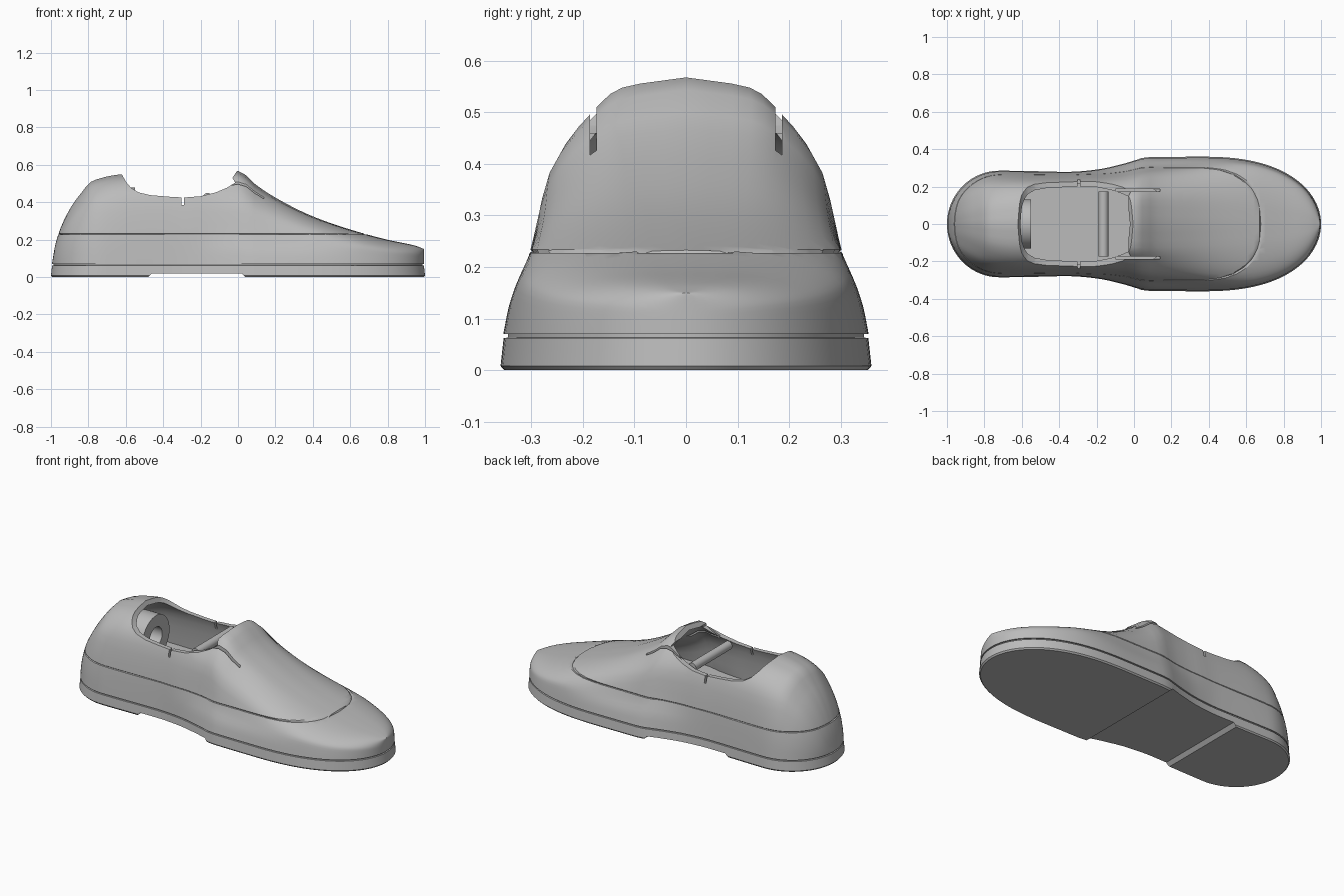
import bpy, bmesh, math
from mathutils import Vector

cube = bpy.data.objects.get("Cube")
if cube:
    bpy.data.objects.remove(cube)

grey = bpy.data.materials.new("plain_grey")
grey.use_nodes = True
grey.diffuse_color = (0.5, 0.5, 0.5, 1)
grey.node_tree.nodes["Principled BSDF"].inputs["Base Color"].default_value = (0.5, 0.5, 0.5, 1)


def curve(points, x):
    """Monotone smooth curve through (x, value) points."""
    n = len(points)
    if x <= points[0][0]:
        return points[0][1]
    if x >= points[-1][0]:
        return points[-1][1]
    d = [(b[1] - a[1]) / (b[0] - a[0]) for a, b in zip(points, points[1:])]
    m = [d[0]] + [2 * a * b / (a + b) if a * b > 0 else 0 for a, b in zip(d, d[1:])] + [d[-1]]
    i = next(k for k in range(n - 1) if x <= points[k + 1][0])
    w = points[i + 1][0] - points[i][0]
    t = (x - points[i][0]) / w
    return ((1 + 2 * t) * (1 - t) ** 2 * points[i][1] + t * (1 - t) ** 2 * w * m[i]
            + t * t * (3 - 2 * t) * points[i + 1][1] - t * t * (1 - t) * w * m[i + 1])


# Plan half-width, ridge height, and cross-sections (fraction of width, fraction of height)
WIDTH = [(-1, .285), (-.72, .285), (-.35, .28), (-.2, .292), (-.05, .325), (.08, .358), (.35, .36)]
RIDGE = [(-1, .07), (-.98, .18), (-.95, .27), (-.9, .37), (-.85, .44), (-.78, .515), (-.62, .55),
         (-.3, .568), (0, .568), (.1, .49), (.2, .425), (.4, .325), (.6, .255), (.8, .2), (.95, .168), (1, .15)]
HEEL = [(1, 0), (.97, .2), (.9, .45), (.72, .75), (.5, .88), (.25, .97), (0, 1)]
REAR = [(1, 0), (.98, .14), (.95, .32), (.84, .68), (.7, .84), (.4, .96), (0, 1)]
MID = [(1, 0), (.96, .14), (.87, .32), (.76, .66), (.55, .86), (.37, .96), (0, 1)]
TOE = [(1, 0), (.98, .27), (.95, .54), (.85, .73), (.6, .91), (.3, .985), (0, 1)]
SECTIONS = [(-.9, HEEL), (-.6, REAR), (-.3, REAR), (0, MID), (.65, TOE)]
STEPS = 72
STATIONS = [-math.cos(math.pi * i / STEPS) for i in range(STEPS + 1)]


def half_width(x):
    w = curve(WIDTH, x)
    if x < -.72:
        w *= math.sqrt(max(0, 1 - ((-.72 - x) / .28) ** 2))
    if x > .35:
        w *= math.sqrt(max(0, 1 - ((x - .35) / .65) ** 2.5))
    return w


def section(x):
    """Right-to-left arch across the shoe at station x."""
    table = [[curve([(sx, s[k][c]) for sx, s in SECTIONS], x) for c in (0, 1)] for k in range(7)]
    w, h, half = half_width(x), curve(RIDGE, x) - .07, []
    for j in range(19):
        t = j / 3
        u, v = (curve([(k, table[k][c]) for k in range(7)], t) for c in (0, 1))
        half.append((u * w, .07 + v * h))
    return [(-y, z) for y, z in half] + half[-2::-1]


def loft(bm, rings):
    """Skin closed rings of equal size and cap both ends."""
    rows = [[bm.verts.new(p) for p in ring] for ring in rings]
    for a, b in zip(rows, rows[1:]):
        for i in range(len(a)):
            j = (i + 1) % len(a)
            bm.faces.new((a[i], a[j], b[j], b[i]))
    return rows


def make(name, bm, angle=30):
    bmesh.ops.recalc_face_normals(bm, faces=bm.faces)
    mesh = bpy.data.meshes.new(name)
    bm.to_mesh(mesh)
    bm.free()
    mesh.materials.append(grey)
    ob = bpy.data.objects.new(name, mesh)
    bpy.context.collection.objects.link(ob)
    smooth(ob, angle)
    return ob


def smooth(ob, angle=30):
    bpy.ops.object.select_all(action='DESELECT')
    ob.select_set(True)
    bpy.context.view_layer.objects.active = ob
    bpy.ops.object.shade_smooth_by_angle(angle=math.radians(angle))


def shell(sx, sy, dz):
    bm = bmesh.new()
    loft(bm, [[(x * sx, y * sy, z + dz) for y, z in section(x)] for x in STATIONS])
    bmesh.ops.remove_doubles(bm, verts=bm.verts, dist=.0005)
    bmesh.ops.recalc_face_normals(bm, faces=bm.faces)
    return bm


def slice_at(bm, z, clear=False):
    bmesh.ops.bisect_plane(bm, geom=bm.verts[:] + bm.edges[:] + bm.faces[:], dist=1e-5,
                           plane_co=(0, 0, z), plane_no=(0, 0, 1), clear_inner=clear)


def prism(name, profile, y=.6):
    bm = bmesh.new()
    rows = loft(bm, [[(x, s, z) for x, z in profile] for s in (-y, y)])
    for r in rows:
        bm.faces.new(r)
    return make(name, bm)


def block(name, lo, hi):
    bm = bmesh.new()
    bmesh.ops.create_cube(bm, size=1)
    for v in bm.verts:
        v.co = Vector([lo[i] if v.co[i] < 0 else hi[i] for i in range(3)])
    return make(name, bm)


def cut(ob, cutter):
    mod = ob.modifiers.new("cut", 'BOOLEAN')
    mod.operation, mod.solver, mod.object = 'DIFFERENCE', 'EXACT', cutter
    bpy.context.view_layer.objects.active = ob
    bpy.ops.object.modifier_apply(modifier=mod.name)
    bpy.data.objects.remove(cutter)


# Upper: smooth body with a fine groove all round
bm = shell(.995, .985, 0)
for z in (.227, .2305, .234):
    slice_at(bm, z)
bm.normal_update()
for v in [v for v in bm.verts if abs(v.co.z - .2305) < 1e-4]:
    v.co -= v.normal * .006
upper = make("upper", bm)

# Foot cavity with a flat floor
bm = shell(.968, .91, -.025)
slice_at(bm, .2, True)
bmesh.ops.holes_fill(bm, edges=[e for e in bm.edges if e.is_boundary], sides=0)
cut(upper, make("cavity_cutter", bm))

# Ankle opening, tongue slits and side notches
opening = [(-.62, .8), (-.62, .548), (-.6, .51), (-.57, .475), (-.53, .452), (-.47, .438), (-.38, .43), (-.29, .425),
           (-.2, .432), (-.12, .452), (-.06, .477), (-.015, .505), (-.03, .53), (0, .575), (0, .8)]
cut(upper, prism("opening_cutter", opening))
for s in (-.18, .18):
    cut(upper, block("slit_cutter", (-.1, s - .006, .4), (.14, s + .006, .8)))
cut(upper, block("notch_cutter", (-.301, -.6, .385), (-.289, .6, .8)))
smooth(upper)

# Sole: stacked outlines with a bottom chamfer and a recessed seam on top
bm = bmesh.new()
plan = [(x, half_width(x)) for x in STATIONS]
plan += [(x, -y) for x, y in plan[-2:0:-1]]
layers = [(0, .007), (.008, 0), (.062, .006), (.063, .014), (.072, .014)]
rows = loft(bm, [[(x * (1 - o), y * (1 - o / .36), z) for x, y in plan] for z, o in layers])
bm.faces.new(rows[0])
bm.faces.new(rows[-1])
sole = make("sole", bm)
cut(sole, prism("arch_cutter", [(-.49, -.01), (-.46, .02), (.02, .02), (.05, -.01)]))
smooth(sole)

# Cross bar inside the opening
bm = bmesh.new()
bmesh.ops.create_cone(bm, cap_ends=True, segments=32, radius1=.026, radius2=.026, depth=.35)
bar = make("cross_bar", bm)
bar.rotation_euler.x = math.pi / 2
bar.location = (-.163, 0, .423)

# Ring at the heel
bm = bmesh.new()
ring = [(-.66, .06), (-.66, .13), (-.55, .13), (-.55, .06)]
turns = [math.tau * i / 48 for i in range(48)]
loft(bm, [[(x, r * math.cos(a), .348 + r * math.sin(a)) for x, r in ring] for a in turns + [0]])
bmesh.ops.remove_doubles(bm, verts=bm.verts, dist=.0005)
make("heel_ring", bm)
